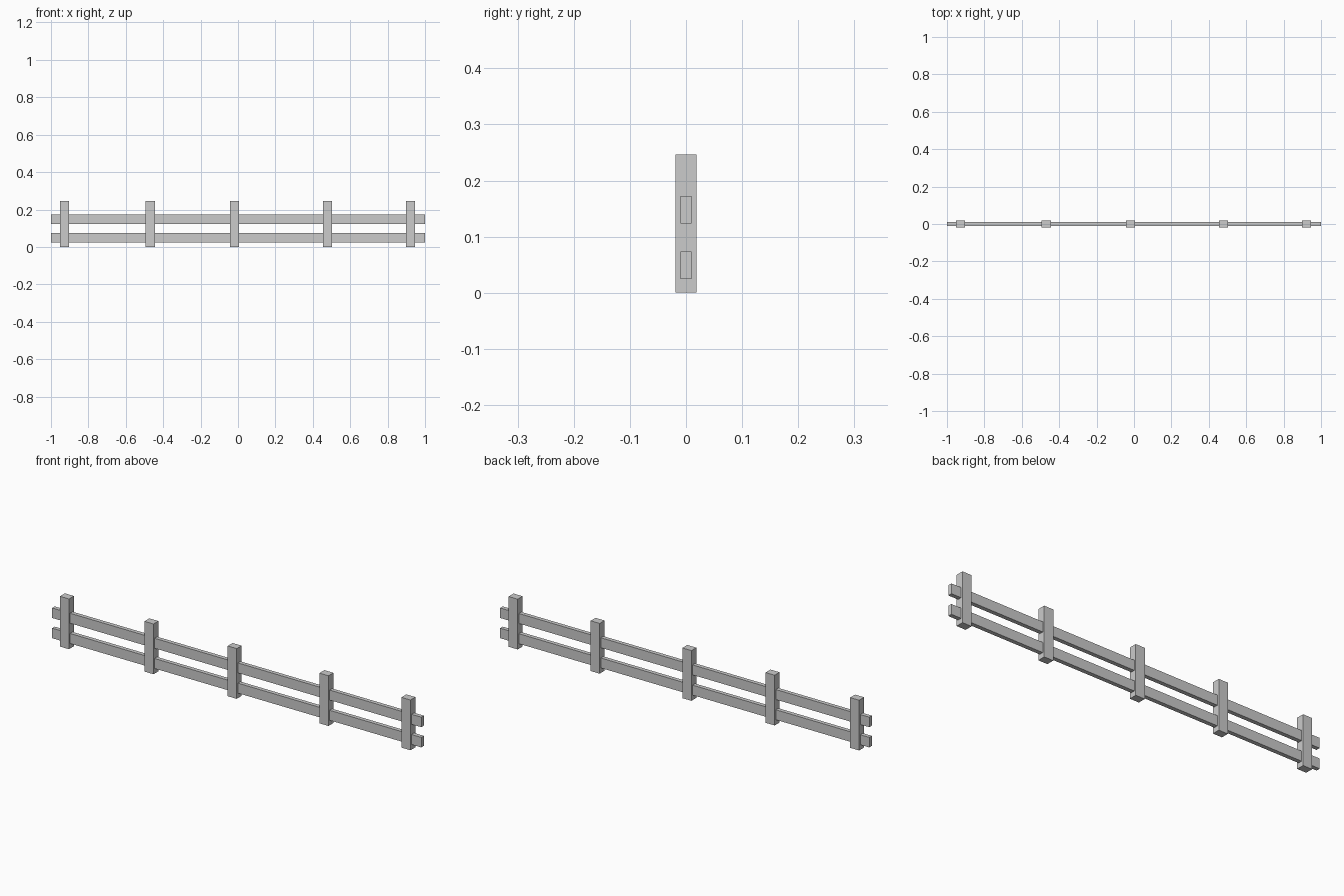
import bpy

if "Cube" in bpy.data.objects:
    bpy.data.objects.remove(bpy.data.objects["Cube"])


def box(name, center, size):
    """Axis-aligned box with real dimensions baked into the mesh."""
    bpy.ops.mesh.primitive_cube_add(size=1, location=center)
    obj = bpy.context.object
    obj.name = name
    obj.scale = size
    bpy.ops.object.transform_apply(location=False, rotation=False, scale=True)
    return obj


POST_W, POST_D, POST_H = 0.049, 0.038, 0.246
RAIL_D, RAIL_H = 0.020, 0.049

# Upright posts, slightly unevenly spaced
for i, x in enumerate((-0.927, -0.469, -0.018, 0.479, 0.923), 1):
    box(f"fence_post_{i}", (x, 0, POST_H / 2), (POST_W, POST_D, POST_H))

# Long horizontal rails running through the posts
for name, z in (("lower_rail", 0.049), ("upper_rail", 0.148)):
    box(name, (0, 0, z), (2.0, RAIL_D, RAIL_H))
